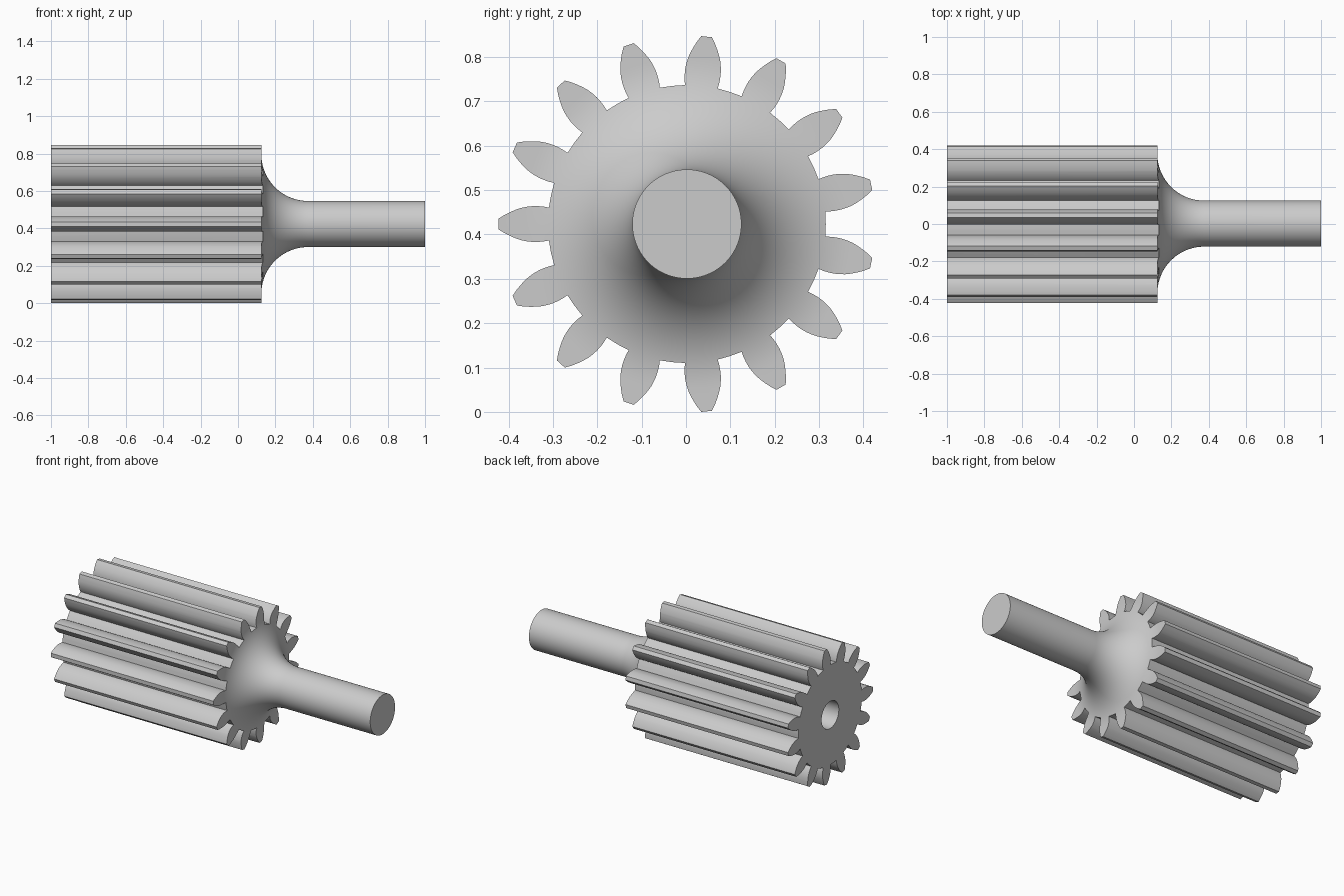
import bpy, bmesh, math
from mathutils import Matrix

old = bpy.data.objects.get("Cube")
if old:
    bpy.data.objects.remove(old, do_unlink=True)

TEETH = 15
TIP_R, ROOT_R = 0.4245, 0.313
SHAFT_R, BORE_R = 0.123, 0.085
FACE_X, FILLET_R = 0.125, 0.25

steel = bpy.data.materials.new("grey steel")
steel.use_nodes = True
grey = (0.6, 0.6, 0.6, 1)
steel.diffuse_color = grey
steel.node_tree.nodes["Principled BSDF"].inputs["Base Color"].default_value = grey


def add_object(name, bm):
    bmesh.ops.recalc_face_normals(bm, faces=bm.faces)
    mesh = bpy.data.meshes.new(name)
    bm.to_mesh(mesh)
    bm.free()
    mesh.materials.append(steel)
    obj = bpy.data.objects.new(name, mesh)
    bpy.context.collection.objects.link(obj)
    return obj


# Turned blank: bored cylinder, concave fillet and shaft, spun about x
profile = [(FACE_X, 0), (FACE_X - 0.01, BORE_R), (-1, BORE_R), (-1, 0.5), (FACE_X, 0.5)]
for i in range(25):
    a = math.pi / 2 * i / 24
    profile.append((FACE_X + FILLET_R * (1 - math.cos(a)),
                    SHAFT_R + FILLET_R * (1 - math.sin(a))))
profile += [(1, SHAFT_R), (1, 0)]

bm = bmesh.new()
verts = [bm.verts.new((x, 0, r)) for x, r in profile]
edges = [bm.edges.new(pair) for pair in zip(verts, verts[1:])]
bmesh.ops.spin(bm, geom=verts + edges, cent=(0, 0, 0), axis=(1, 0, 0),
               angle=math.tau, steps=96, use_merge=False)
bmesh.ops.remove_doubles(bm, verts=bm.verts, dist=1e-5)
pinion = add_object("pinion_gear_and_shaft", bm)

# Toothed prism: half of a tooth flank, mirrored and repeated around
flank = [(0.311, 0.037), (0.323, 0.0393), (0.335, 0.0403), (0.348, 0.0403),
         (0.36, 0.039), (0.373, 0.0365), (0.385, 0.0325), (0.398, 0.027),
         (0.411, 0.0205), (TIP_R, 0.012)]
tooth = [(r, -w) for r, w in flank] + [(r, w) for r, w in reversed(flank)]
pitch = math.tau / TEETH
bm = bmesh.new()
ring = []
for i in range(TEETH):
    a = math.pi + i * pitch
    c, s = math.cos(a), math.sin(a)
    for r, w in tooth + [(ROOT_R * math.cos(pitch / 2), ROOT_R * math.sin(pitch / 2))]:
        ring.append(bm.verts.new((-1.1, r * c - w * s, r * s + w * c)))
cap = bm.faces.new(ring)
ext = bmesh.ops.extrude_face_region(bm, geom=[cap])
bmesh.ops.translate(bm, vec=(2.2, 0, 0),
                    verts=[v for v in ext["geom"] if isinstance(v, bmesh.types.BMVert)])
if not any(f.normal.x < 0 and len(f.verts) == len(ring) for f in bm.faces):
    bm.normal_update()
cutter = add_object("tooth_cutter", bm)
cutter.hide_render = True

# Keep only the blank that lies inside the toothed outline
mod = pinion.modifiers.new("cut_teeth", "BOOLEAN")
mod.operation = "INTERSECT"
mod.solver = "EXACT"
mod.object = cutter
bpy.ops.object.select_all(action="DESELECT")
pinion.select_set(True)
bpy.context.view_layer.objects.active = pinion
bpy.ops.object.modifier_apply(modifier=mod.name)
bpy.data.objects.remove(cutter, do_unlink=True)

# Stand it on the ground and shade
pinion.data.transform(Matrix.Translation((0, 0.002, 0)))
lowest = min(v.co.z for v in pinion.data.vertices)
pinion.data.transform(Matrix.Translation((0, 0, -lowest)))
bpy.ops.object.shade_smooth_by_angle(angle=math.radians(25))
